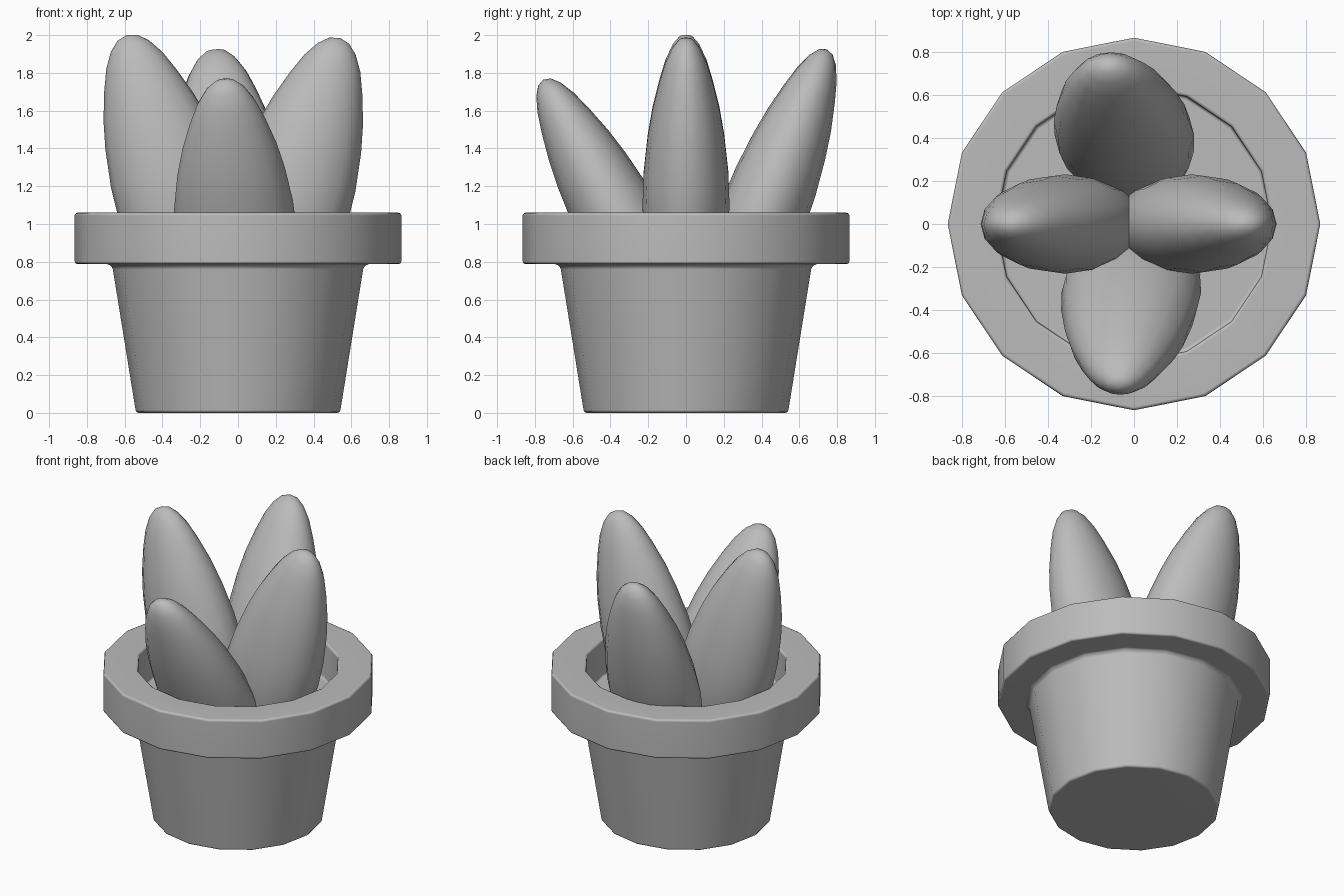
import bpy, bmesh
from math import cos, sin, tau, radians

cube = bpy.data.objects.get("Cube")
if cube:
    bpy.data.objects.remove(cube)

GREY = (0.5, 0.5, 0.5, 1)
grey = bpy.data.materials.new("plain grey")
grey.use_nodes = True
grey.diffuse_color = GREY
grey.node_tree.nodes["Principled BSDF"].inputs["Base Color"].default_value = GREY


def lathe(name, profile, sides=16, squash=1.0):
    """Turn (radius, z) points round z; a zero radius closes to a point."""
    bm = bmesh.new()
    rings = []
    for r, z in profile:
        if r == 0:
            rings.append([bm.verts.new((0, 0, z))] * sides)
        else:
            rings.append([bm.verts.new((r * cos(tau * i / sides),
                                        r * sin(tau * i / sides) * squash, z))
                          for i in range(sides)])
    for a, b in zip(rings, rings[1:]):
        for i in range(sides):
            j = (i + 1) % sides
            corners = list(dict.fromkeys((a[i], a[j], b[j], b[i])))
            bm.faces.new(corners)
    bmesh.ops.recalc_face_normals(bm, faces=bm.faces)
    mesh = bpy.data.meshes.new(name)
    bm.to_mesh(mesh)
    bm.free()
    mesh.materials.append(grey)
    mesh.shade_smooth()
    obj = bpy.data.objects.new(name, mesh)
    bpy.context.collection.objects.link(obj)
    return obj


# Pot: tapered body, overhanging rim and a shallow recess, in one profile
pot = lathe("pot", [(0, 0), (0.54, 0), (0.665, 0.775), (0.69, 0.787),
                    (0.865, 0.787), (0.865, 1.06), (0.64, 1.06),
                    (0.64, 0.8), (0, 0.8)])
bevel = pot.modifiers.new("soft edges", "BEVEL")
bevel.width = 0.015
bevel.segments = 2
bevel.limit_method = "ANGLE"
bevel.angle_limit = radians(40)
pot.modifiers.new("even shading", "WEIGHTED_NORMAL")

# Leaves: flattened spindles measured downward from the tip
LEAF = [(0, 0), (0.055, -0.015), (0.105, -0.06), (0.155, -0.14), (0.20, -0.25),
        (0.25, -0.4), (0.285, -0.55), (0.315, -0.75), (0.325, -0.93),
        (0.305, -1.15), (0.25, -1.35), (0.16, -1.55), (0, -1.68)]

# name, tip position, lean about x, lean about y
for name, tip, lean_x, lean_y in [
        ("right_leaf", (-0.59, 0, 2.0), 0, -17),
        ("left_leaf", (0.54, 0, 1.985), 0, 17),
        ("front_leaf", (-0.07, -0.755, 1.765), 28, -4),
        ("back_leaf", (-0.12, 0.745, 1.925), -21, -5)]:
    leaf = lathe(name, LEAF, squash=0.71)
    leaf.location = tip
    leaf.rotation_euler = (radians(lean_x), radians(lean_y), 0)
